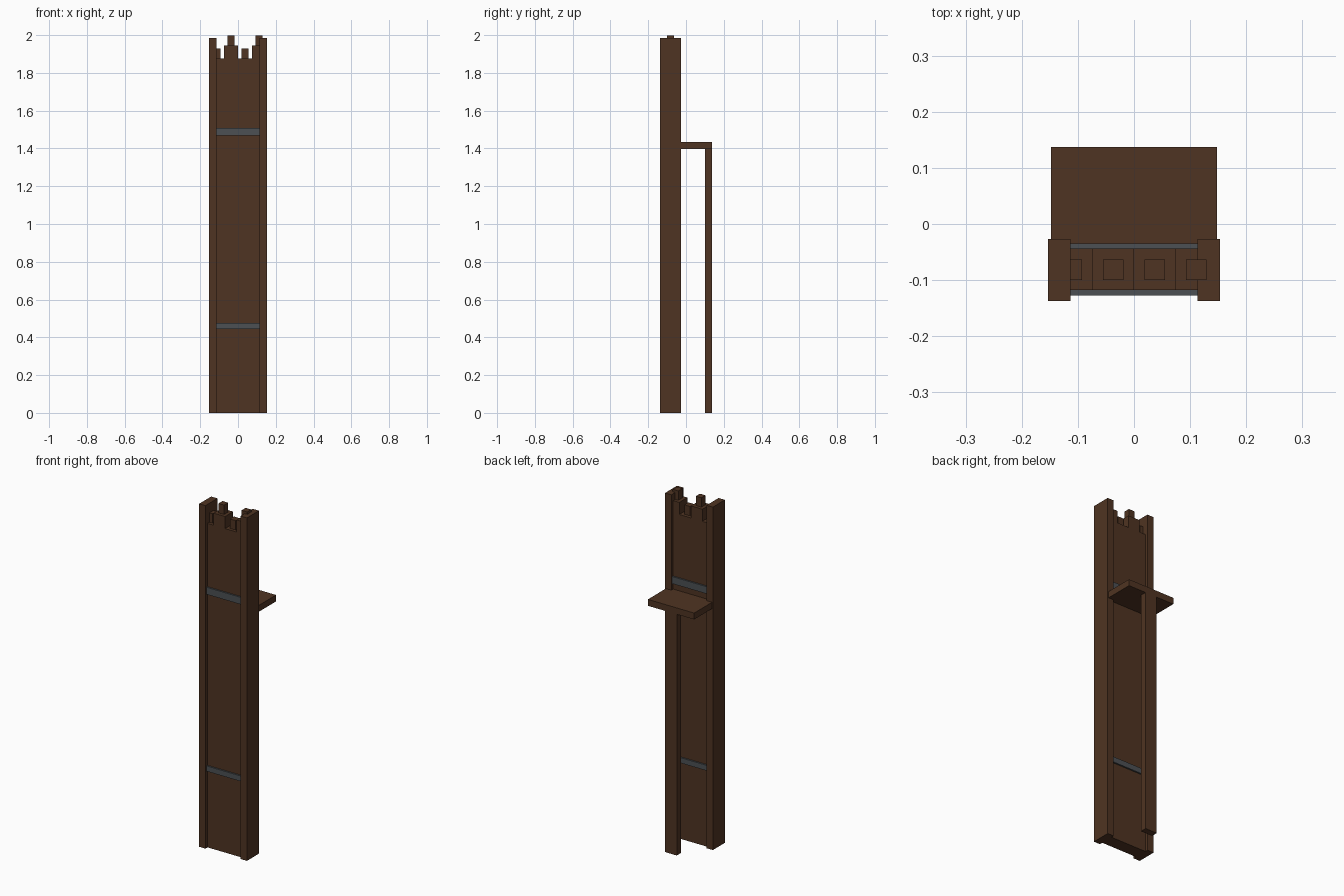
import bpy
import bmesh
from mathutils import Vector

cube = bpy.data.objects.get("Cube")
if cube:
    bpy.data.objects.remove(cube, do_unlink=True)


def material(name, colour):
    mat = bpy.data.materials.new(name)
    mat.use_nodes = True
    mat.diffuse_color = colour
    mat.node_tree.nodes["Principled BSDF"].inputs["Base Color"].default_value = colour
    return mat


wood = material("dark_wood", (0.078, 0.034, 0.016, 1))
iron = material("grey_iron", (0.072, 0.08, 0.088, 1))


def box(name, x, y, z, mat):
    """Box spanning the given (min, max) ranges."""
    low, high = (Vector(c) for c in zip(x, y, z))
    bm = bmesh.new()
    bmesh.ops.create_cube(bm, size=1)
    for v in bm.verts:
        v.co = (low + high) / 2 + v.co * (high - low)
    mesh = bpy.data.meshes.new(name)
    bm.to_mesh(mesh)
    bm.free()
    mesh.materials.append(mat)
    obj = bpy.data.objects.new(name, mesh)
    bpy.context.collection.objects.link(obj)
    return obj


# Side posts
box("left_post", (0.113, 0.153), (-0.137, -0.027), (0, 1.985), wood)
box("right_post", (-0.153, -0.113), (-0.137, -0.027), (0, 1.985), wood)

# Four planks with alternating heights, each with a narrow broken tip
plank = 0.074
for i in range(4):
    x = (i - 2) * plank
    top = 1.945 if i % 2 else 1.875
    box(f"plank_{i + 1}", (x, x + plank), (-0.118, -0.044), (0, top), wood)
    mid = x + plank / 2
    box(f"plank_tip_{i + 1}", (mid - 0.018, mid + 0.018), (-0.1, -0.063),
        (top - 0.02, top + 0.054), wood)

# Iron bands around the planks
for name, z in (("lower_band", (0.444, 0.475)), ("upper_band", (1.468, 1.509))):
    box(name, (-0.14, 0.14), (-0.127, -0.035), z, iron)

# Rear shelf and its supporting leg
box("rear_shelf", (-0.148, 0.148), (-0.05, 0.137), (1.396, 1.433), wood)
box("rear_leg", (-0.037, 0.037), (0.1, 0.137), (0, 1.4), wood)
